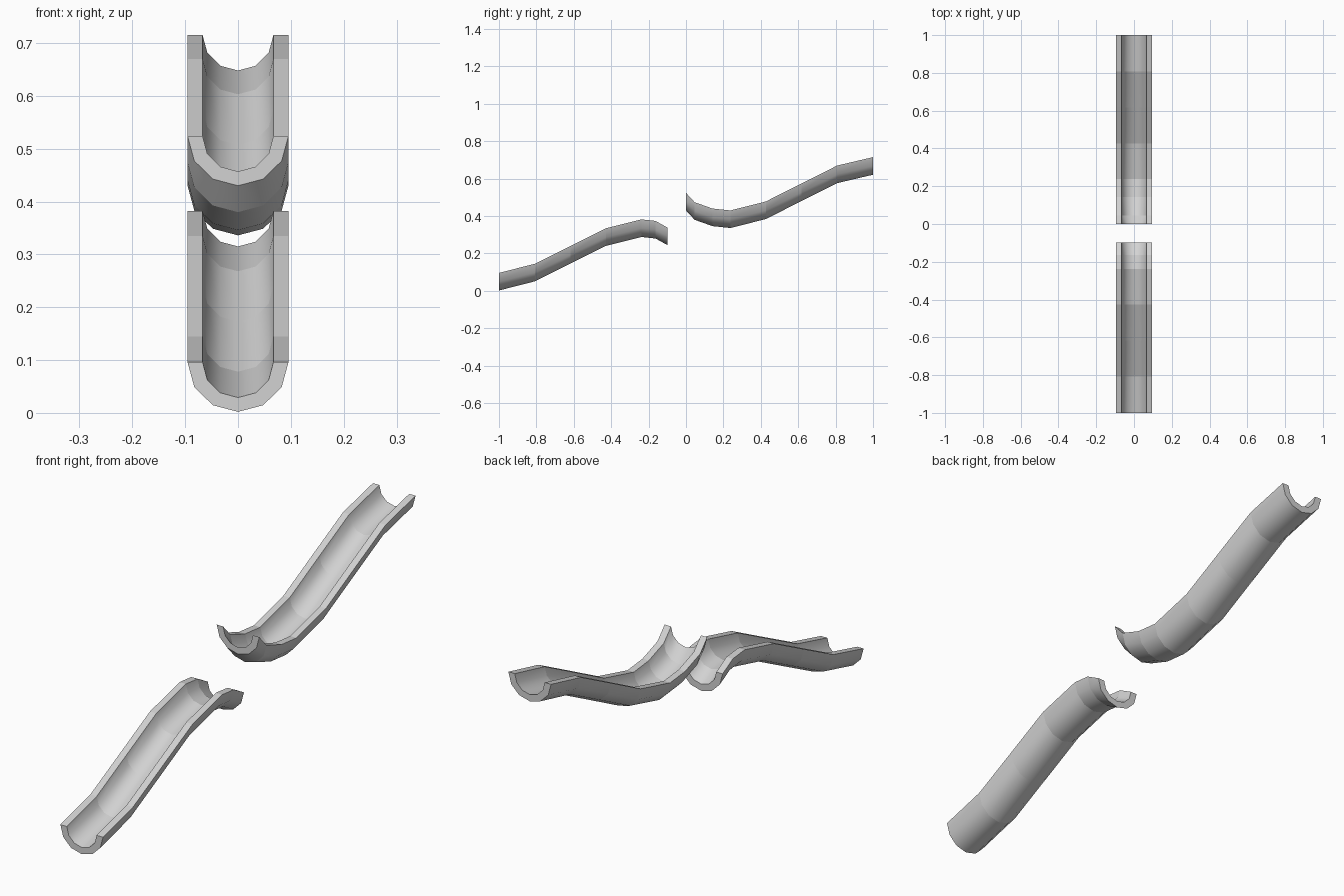
import bpy
import bmesh
from math import cos, sin, pi

cube = bpy.data.objects.get("Cube")
if cube:
    bpy.data.objects.remove(cube, do_unlink=True)

# Single pale grey material
grey = bpy.data.materials.new("pale grey")
grey.use_nodes = True
colour = (0.65, 0.65, 0.65, 1)
grey.diffuse_color = colour
grey.node_tree.nodes["Principled BSDF"].inputs["Base Color"].default_value = colour

STEPS = 6  # facets around the half pipe


def half_ring(rx, rz):
    """Lower half of an ellipse, from the right rim to the left rim."""
    angles = [pi + pi * i / STEPS for i in range(STEPS + 1)]
    return [(rx * cos(a), rz * sin(a)) for a in angles]


# U-shaped cross-section: outer skin, then the inner skin back again
SECTION = half_ring(0.0955, 0.094) + half_ring(0.067, 0.067)[::-1]


def make_chute(name, path):
    """Sweep the upright U section along (y, rim height) points."""
    bm = bmesh.new()
    rings = [[bm.verts.new((x, y, rim + z)) for x, z in SECTION] for y, rim in path]
    n = len(SECTION)
    for a, b in zip(rings, rings[1:]):
        for i in range(n):
            j = (i + 1) % n
            bm.faces.new((a[i], a[j], b[j], b[i])).smooth = True
    # End caps, one quad per facet
    for ring in (rings[0], rings[-1]):
        for i in range(STEPS):
            bm.faces.new((ring[i], ring[i + 1], ring[n - 2 - i], ring[n - 1 - i]))
    bmesh.ops.recalc_face_normals(bm, faces=bm.faces)
    # Round across the chute, creased at each bend and along the rims
    rim_verts = {r[i] for r in rings for i in (0, STEPS, STEPS + 1, n - 1)}
    for e in bm.edges:
        v, w = e.verts
        across = abs(v.co.y - w.co.y) < 1e-5
        rim_line = v in rim_verts and w in rim_verts
        e.smooth = not (across or rim_line)
    mesh = bpy.data.meshes.new(name)
    bm.to_mesh(mesh)
    bm.free()
    mesh.materials.append(grey)
    obj = bpy.data.objects.new(name, mesh)
    bpy.context.collection.objects.link(obj)


# Lower chute rises from the front and curls down at its lip
make_chute("lower_chute", [
    (-1, 0.096), (-0.808, 0.145), (-0.617, 0.24), (-0.427, 0.335),
    (-0.238, 0.382), (-0.163, 0.374), (-0.098, 0.338)])

# Upper chute dips behind a raised lip and climbs to the back
make_chute("upper_chute", [
    (0, 0.524), (0.046, 0.474), (0.142, 0.44), (0.238, 0.43), (0.427, 0.478),
    (0.617, 0.574), (0.808, 0.67), (1, 0.715)])
